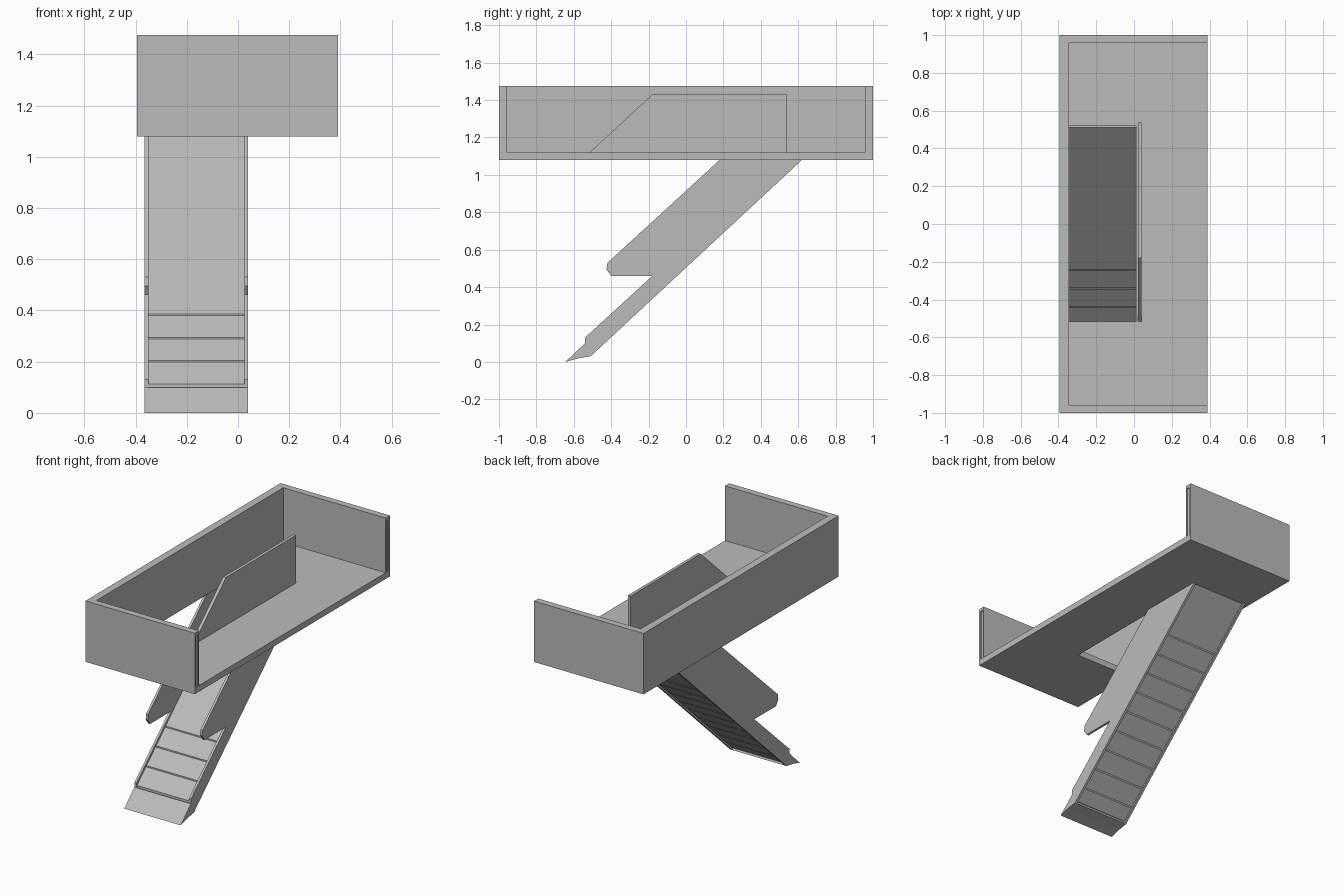
import bpy, bmesh
from mathutils import Vector

cube = bpy.data.objects.get("Cube")
if cube:
    bpy.data.objects.remove(cube, do_unlink=True)

GREY = (0.5, 0.5, 0.5, 1)
mat = bpy.data.materials.new("plain grey")
mat.use_nodes = True
mat.diffuse_color = GREY
mat.node_tree.nodes["Principled BSDF"].inputs["Base Color"].default_value = GREY


def finish(name, bm):
    bmesh.ops.recalc_face_normals(bm, faces=bm.faces)
    mesh = bpy.data.meshes.new(name)
    bm.to_mesh(mesh)
    bm.free()
    mesh.materials.append(mat)
    obj = bpy.data.objects.new(name, mesh)
    bpy.context.collection.objects.link(obj)
    return obj


def extrude(bm, faces, shift):
    new = bmesh.ops.extrude_face_region(bm, geom=faces)["geom"]
    verts = [v for v in new if isinstance(v, bmesh.types.BMVert)]
    bmesh.ops.translate(bm, verts=verts, vec=Vector(shift))


def prism(name, points, lo, hi, axis="x"):
    """Extrude a (y, z) outline along x, or an (x, y) outline along z."""
    bm = bmesh.new()
    along_x = axis == "x"
    verts = [bm.verts.new((lo, a, b) if along_x else (a, b, lo)) for a, b in points]
    face = bm.faces.new(verts)
    extrude(bm, [face], (hi - lo, 0, 0) if along_x else (0, 0, hi - lo))
    return finish(name, bm)


def rect(a0, a1, b0, b1):
    return [(a0, b0), (a1, b0), (a1, b1), (a0, b1)]


# Upper floor with the stair opening
LEFT, RIGHT, FLOOR, DECK, TOP = -0.395, 0.39, 1.08, 1.12, 1.475
xs, ys = (LEFT, -0.345, 0.01, RIGHT), (-1, -0.515, 0.52, 1)
bm = bmesh.new()
grid = [[bm.verts.new((x, y, FLOOR)) for y in ys] for x in xs]
cells = [bm.faces.new((grid[i][j], grid[i + 1][j], grid[i + 1][j + 1], grid[i][j + 1]))
         for i in range(3) for j in range(3) if (i, j) != (1, 1)]
extrude(bm, cells, (0, 0, DECK - FLOOR))
finish("upper_floor", bm)

# Three-sided parapet
END = RIGHT - 0.006
prism("parapet", [(LEFT, -1), (END, -1), (END, -0.957), (-0.345, -0.957),
                  (-0.345, 0.957), (END, 0.957), (END, 1), (LEFT, 1)], DECK, TOP, "z")

# Raised lips and corner blocks on the open wall ends
for side, label in ((-1, "front"), (1, "back")):
    for part, a, b, z0, z1 in (("outer_lip", 0.986, 1, DECK, TOP),
                               ("inner_lip", 0.957, 0.965, DECK, TOP),
                               ("top_block", 0.965, 0.986, TOP - 0.022, TOP)):
        y0, y1 = sorted((a * side, b * side))
        prism(f"{label}_{part}", rect(y0, y1, z0, z1), END, RIGHT)

# Guard panel beside the opening
prism("guard_panel", [(-0.515, DECK), (-0.18, 1.43), (0.538, 1.43), (0.538, DECK)], 0.02, 0.04)

# Stair stringers joined to their side rails
SLOPE = 0.929
stringer = [(-0.54, 0.1), (-0.54, 0.13), (-0.18, 0.46), (-0.4, 0.46), (-0.425, 0.495),
            (-0.42, 0.53), (0.18, FLOOR), (0.62, FLOOR), (-0.51, 0.03)]
for label, x in (("right", -0.365), ("left", 0.025)):
    prism(f"{label}_stringer", stringer, x, x + 0.015)

# Wedge foot
prism("stair_foot", [(-0.645, 0), (-0.54, 0.1), (-0.51, 0.03), (-0.575, 0.02)], -0.365, 0.04)


def under(y):
    return 0.03 + SLOPE * (y + 0.51)


def sloped_slab(name, y0, y1, low, high):
    """Slab parallel to the stair, stopped where it meets the upper floor."""
    def point(y, off):
        y = min(y, 0.625 - off / SLOPE)
        return y, under(y) + off
    prism(name, [point(y0, low), point(y1, low), point(y1, high), point(y0, high)], -0.35, 0.025)


# Sloped stair deck: core, upper boards and lower boards with narrow joints
sloped_slab("stair_core", -0.53, 1, 0.026, 0.095)
START, PITCH, GAP = -0.535, 0.098, 0.006
for i in range(10):
    y0 = START + i * PITCH
    y1 = 1 if i == 9 else y0 + PITCH - GAP
    sloped_slab(f"lower_board_{i + 1}", max(y0, -0.51), y1, 0.015, 0.026)
for i in range(4):
    y0 = START + i * PITCH
    y1 = 1 if i == 3 else y0 + PITCH - GAP
    sloped_slab(f"upper_board_{i + 1}", y0, y1, 0.095, 0.106)
